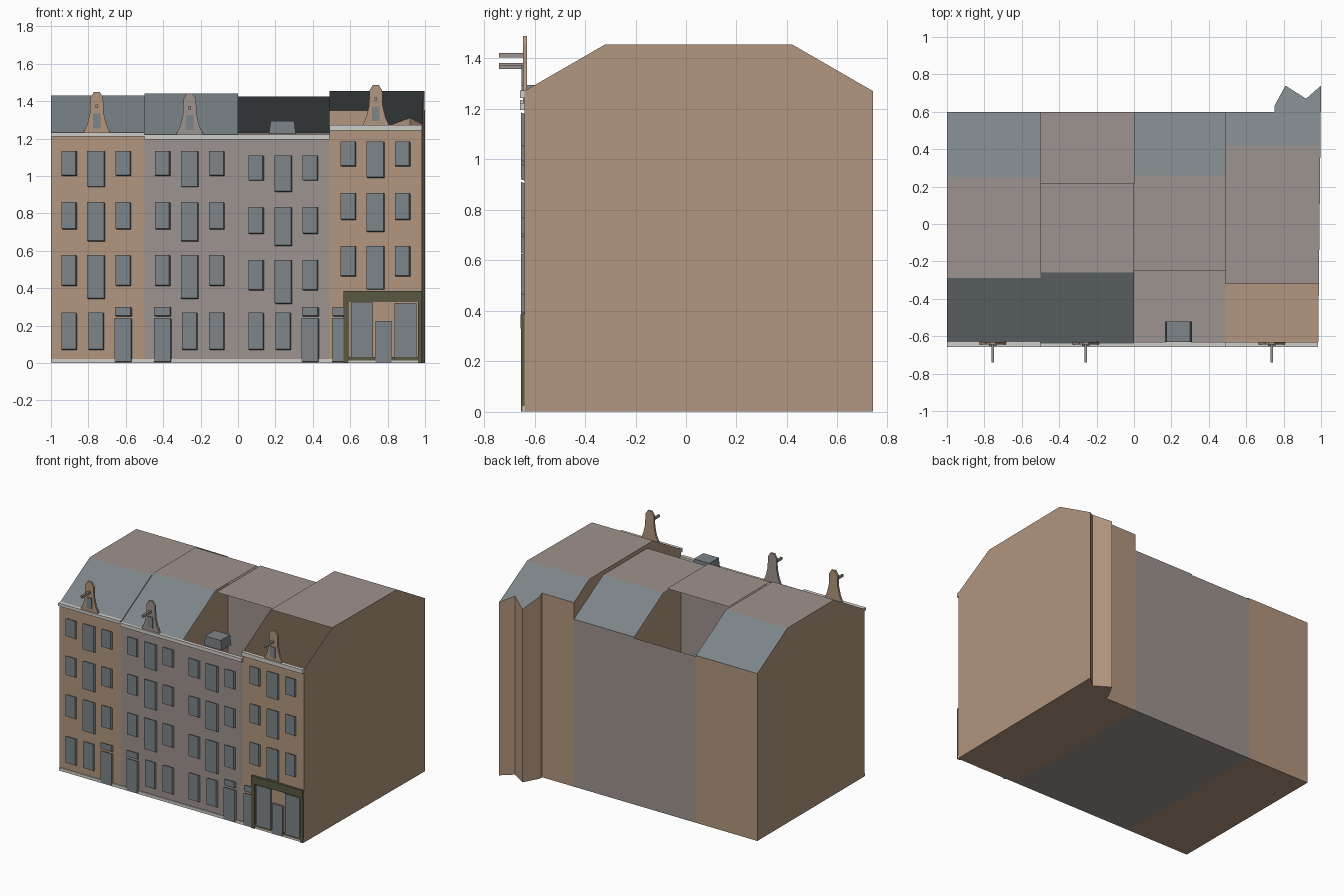
import bpy, bmesh

cube = bpy.data.objects.get("Cube")
if cube:
    bpy.data.objects.remove(cube)


def material(name, *rgb):
    lin = [((c / 255 + 0.055) / 1.055) ** 2.4 for c in rgb] + [1]
    m = bpy.data.materials.new(name)
    m.diffuse_color = lin
    m.use_nodes = True
    m.node_tree.nodes["Principled BSDF"].inputs["Base Color"].default_value = lin
    return m


TAN = material("tan brick", 178, 150, 126)
TAUPE = material("taupe brick", 158, 147, 142)
SLATE = material("blue grey slate", 125, 133, 137)
WHITE = material("pale stone", 208, 206, 200)
GREEN = material("dark green paint", 88, 88, 68)

FRONT, BACK, PITCH = -0.64, 0.6, 0.577


def finish(bm, name, mats):
    mesh = bpy.data.meshes.new(name)
    bm.to_mesh(mesh)
    bm.free()
    for m in mats:
        mesh.materials.append(m)
    obj = bpy.data.objects.new(name, mesh)
    bpy.context.collection.objects.link(obj)
    return obj


def prism(bm, outline, y0=-0.653, y1=FRONT, dx=0, dz=0):
    """Outline in x and z, extruded from y0 to y1; the front may be shifted."""
    front = [bm.verts.new((x + dx, y0, z + dz)) for x, z in outline]
    rear = [bm.verts.new((x, y1, z)) for x, z in outline]
    bm.faces.new(front)
    bm.faces.new(rear[::-1])
    n = len(outline)
    for i in range(n):
        j = (i + 1) % n
        bm.faces.new((front[j], front[i], rear[i], rear[j]))


def rect(x0, x1, z0, z1):
    return [(x0, z0), (x1, z0), (x1, z1), (x0, z1)]


def part(name, mat, outline, *depth):
    bm = bmesh.new()
    prism(bm, outline, *depth)
    return finish(bm, name, [mat])


def house(name, wall, x0, x1, ridge_front, ridge_back, top, rear=None,
          front_roof=True, back_roof=True, sides=True):
    """Shell with a floor, walls, a flat top and two roof slopes."""
    rear = rear or [(x0, BACK), (x1, BACK)]
    bm = bmesh.new()

    def height(y):
        return top - PITCH * max(ridge_front - y, y - ridge_back, 0)

    def side_x(y):
        return x1 + (rear[-1][0] - x1) * (y - FRONT) / (rear[-1][1] - FRONT)

    def v(x, y, z=None):
        return bm.verts.new((x, y, height(y) if z is None else z))

    fl0, fr0 = v(x0, FRONT, 0), v(x1, FRONT, 0)
    fl, fr = v(x0, FRONT), v(x1, FRONT)
    rfl, rfr = v(x0, ridge_front), v(side_x(ridge_front), ridge_front)
    rbl, rbr = v(x0, ridge_back), v(side_x(ridge_back), ridge_back)
    low = [v(x, y, 0) for x, y in rear]
    high = [v(x, y) for x, y in rear]

    bm.faces.new([fl0] + low + [fr0])
    bm.faces.new((fl0, fr0, fr, fl))
    for i in range(len(rear) - 1):
        bm.faces.new((low[i + 1], low[i], high[i], high[i + 1]))
    if sides:
        bm.faces.new((low[0], fl0, fl, rfl, rbl, high[0]))
        bm.faces.new((fr0, low[-1], high[-1], rbr, rfr, fr))
    bm.faces.new((rfl, rfr, rbr, rbl)).material_index = 1
    if front_roof:
        bm.faces.new((fl, fr, rfr, rfl)).material_index = 2
    if back_roof:
        bm.faces.new([rbl, rbr] + high[::-1]).material_index = 2
    finish(bm, name, [wall, TAUPE, SLATE])


# House shells, some with an open roof slope
house("left_house", TAN, -1, -0.5, -0.29, 0.25, 1.43)
house("left_middle_house", TAUPE, -0.5, 0, -0.26, 0.22, 1.44,
      back_roof=False, sides=False)
house("right_middle_house", TAUPE, 0, 0.49, -0.25, 0.26, 1.425,
      front_roof=False, sides=False)
notched_rear = [(0.49, BACK), (0.75, BACK), (0.75, 0.63), (0.81, 0.74),
                (0.92, 0.67), (1, 0.74)]
house("corner_house", TAN, 0.49, 0.985, -0.32, 0.42, 1.455,
      rear=notched_rear, front_roof=False)

# Windows: height of the top edge, drop of a side pane, drop of the middle pane
STOREYS = [(1.13, 0.13, 0.19), (0.855, 0.14, 0.205), (0.572, 0.16, 0.23)]
BAY = 0.145


def windows(name, centre, lift, door, ground=True):
    bm = bmesh.new()

    def pane(x, half, z0, z1):
        prism(bm, rect(x - half, x + half, z0, z1), dx=-0.006, dz=0.005)

    for bay in (-1, 0, 1):
        x = centre + bay * BAY
        half = 0.038 if bay else 0.045
        for z, small, tall in STOREYS:
            pane(x, half, z + lift - (small if bay else tall), z + lift)
        if ground and bay != door:
            pane(x, 0.039, 0.07, 0.265)
    # Front door with its fanlight
    x = centre + door * BAY if ground else 0.545
    pane(x, 0.044 if ground else 0.037, 0.003, 0.235)
    pane(x, 0.042 if ground else 0.035, 0.25, 0.295)
    finish(bm, name, [SLATE])


windows("left_house_windows", -0.755, 0, 1)
windows("left_middle_windows", -0.255, 0, -1)
windows("right_middle_windows", 0.245, -0.025, 1)
windows("corner_windows", 0.738, 0.05, 0, ground=False)

# Cornices and plinths
for name, x0, x1, z0, z1 in (("left", -1, -0.5, 1.212, 1.234),
                             ("middle", -0.5, 0.49, 1.196, 1.222),
                             ("corner", 0.49, 0.985, 1.243, 1.272)):
    part(name + "_cornice", WHITE, rect(x0, x1, z0, z1), -0.657, -0.63)
    part(name + "_plinth", WHITE, rect(x0, x1, 0, 0.022), -0.647, FRONT)

# Shop front on the corner house
part("shop_lintel", GREEN, rect(0.565, 0.985, 0.33, 0.385), -0.656, FRONT)
for side, x0, x1 in (("left", 0.565, 0.59), ("right", 0.962, 0.985)):
    part("shop_post_" + side, GREEN, rect(x0, x1, 0, 0.33), -0.654, FRONT)
part("shop_sill", GREEN, rect(0.59, 0.962, 0.015, 0.032), -0.65, FRONT)
part("shop_window_left", SLATE, rect(0.605, 0.722, 0.032, 0.325))
part("shop_door", SLATE, rect(0.735, 0.82, 0.003, 0.225))
part("shop_window_right", SLATE, rect(0.838, 0.955, 0.032, 0.322))

# Hoist gables: half outline mirrored about the centre line
GABLE = [(0.072, 0), (0.05, 0.05), (0.036, 0.11), (0.034, 0.19), (0.015, 0.22)]
for name, wall, x, z in (("left", TAN, -0.755, 1.23),
                         ("middle", TAUPE, -0.258, 1.222),
                         ("corner", TAN, 0.737, 1.268)):
    outline = [(x + h, z + u) for h, u in GABLE]
    outline += [(x - h, z + u) for h, u in reversed(GABLE)]
    part(name + "_gable", wall, outline, -0.645, -0.63)
    part(name + "_gable_hatch", SLATE,
         rect(x - 0.02, x + 0.02, z + 0.025, z + 0.105), -0.652, -0.645)
    part(name + "_hoist_beam", TAUPE,
         rect(x - 0.007, x + 0.007, z + 0.135, z + 0.152), -0.74, -0.645)

# Roof box behind the open slope
part("roof_dormer", SLATE, [(0.165, 1.225), (0.31, 1.225), (0.3, 1.295),
                            (0.175, 1.295)], -0.63, -0.52)
